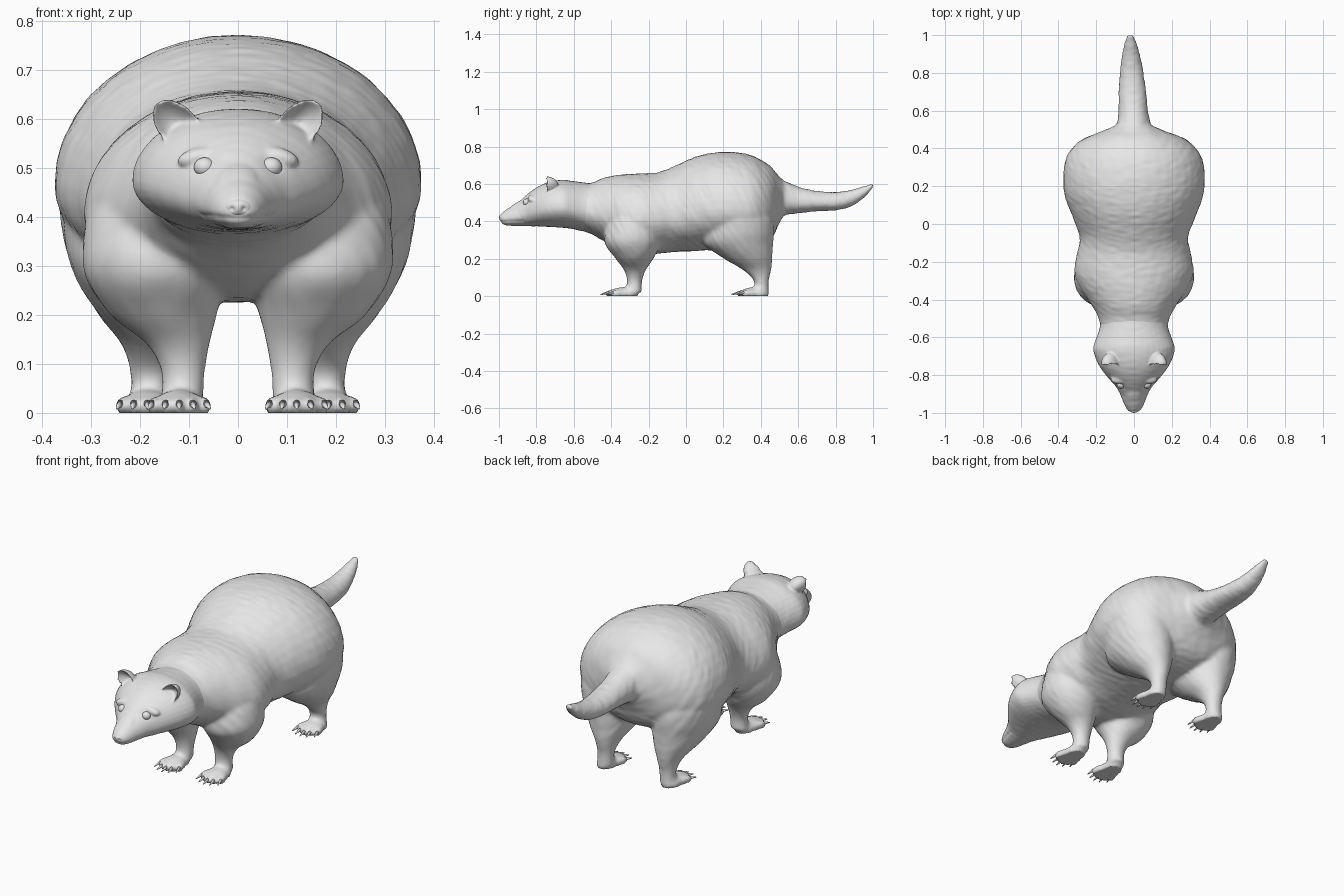
import bpy, bmesh, math
from mathutils import Vector, Matrix, Euler, noise

default_cube = bpy.data.objects.get("Cube")
if default_cube:
    bpy.data.objects.remove(default_cube, do_unlink=True)

GREY = (0.8, 0.8, 0.8, 1.0)
clay = bpy.data.materials.new("light grey clay")
clay.use_nodes = True
clay.diffuse_color = GREY
for node in clay.node_tree.nodes:
    if node.type == 'BSDF_PRINCIPLED':
        node.inputs["Base Color"].default_value = GREY


def refine(rows, steps=4):
    """Catmull-Rom interpolation between the given section rows."""
    result = []
    last = len(rows) - 1
    for i in range(last):
        quad = (rows[max(i - 1, 0)], rows[i], rows[i + 1], rows[min(i + 2, last)])
        for k in range(steps):
            t = k / steps
            result.append([
                b + t * (c - a) / 2 + t * t * (2 * a - 5 * b + 4 * c - d) / 2
                + t ** 3 * (3 * b - a - 3 * c + d) / 2
                for a, b, c, d in zip(*quad)])
    result.append(list(rows[-1]))
    return result


def loft(bm, rows, place, segments=40):
    """Skin closed rings; place(row, angle) gives one ring point."""
    rings = [[bm.verts.new(place(row, math.tau * k / segments)) for k in range(segments)]
             for row in refine(rows)]
    faces = [bm.faces.new(rings[0]), bm.faces.new(rings[-1])]
    for low, high in zip(rings, rings[1:]):
        for k in range(segments):
            n = (k + 1) % segments
            faces.append(bm.faces.new((low[k], low[n], high[n], high[k])))
    bmesh.ops.recalc_face_normals(bm, faces=faces)


def cross_section(row, angle):
    """Oval for (y, half width, bottom, top), widest below the middle."""
    y, width, low, high = row
    s = math.sin(angle)
    mid = low + (high - low) * 0.42
    bend = 0.02 * max(0.0, y - 0.5) / 0.5
    return (width * math.cos(angle) - bend, y, mid + (high - mid if s > 0 else mid - low) * s)


def blob(bm, centre, scale, rotation=(0, 0, 0)):
    matrix = Matrix.LocRotScale(Vector(centre), Euler(rotation), Vector(scale))
    bmesh.ops.create_uvsphere(bm, u_segments=24, v_segments=16, radius=1, matrix=matrix)


def finish(bm, name, voxel=None, smoothing=0, sculpt=None):
    """Make the object, fuse its volumes and apply a surface sculpting rule."""
    mesh = bpy.data.meshes.new(name)
    bm.to_mesh(mesh)
    bm.free()
    obj = bpy.data.objects.new(name, mesh)
    bpy.context.collection.objects.link(obj)
    if voxel:
        remesh = obj.modifiers.new("fuse", 'REMESH')
        remesh.mode = 'VOXEL'
        remesh.voxel_size = voxel
        relax = obj.modifiers.new("relax", 'SMOOTH')
        relax.factor = 0.5
        relax.iterations = smoothing
        bpy.context.view_layer.update()
        evaluated = obj.evaluated_get(bpy.context.evaluated_depsgraph_get())
        fused = bpy.data.meshes.new_from_object(evaluated)
        obj.modifiers.clear()
        obj.data = fused
        bpy.data.meshes.remove(mesh)
        mesh = fused
        mesh.name = name
    if sculpt:
        normals = [v.normal.copy() for v in mesh.vertices]
        for v, normal in zip(mesh.vertices, normals):
            v.co += normal * sculpt(v.co)
    for v in mesh.vertices:
        if v.co.z < 0.006:
            v.co.z = 0
    mesh.materials.clear()
    mesh.materials.append(clay)
    mesh.shade_smooth()
    mesh.update()


def dent(co, centre, radius, depth):
    distance = (Vector((abs(co.x), co.y, co.z)) - Vector(centre)).length
    return -depth * math.exp(-(distance / radius) ** 2)


def fur(co):
    streak = noise.noise(Vector((co.x * 18, (co.y + co.z * 0.5) * 42, co.z * 11)))
    return 0.0022 * streak * min(1.0, max(0.0, (co.z - 0.1) * 8))


# Torso sections: y, half width, bottom, top
TORSO = [(-.56, .175, .35, .6), (-.5, .188, .33, .607), (-.45, .212, .3, .63),
         (-.4, .245, .27, .642), (-.33, .29, .238, .652), (-.25, .315, .226, .656),
         (-.15, .3, .228, .662), (-.07, .287, .236, .692), (.05, .33, .242, .745),
         (.15, .367, .246, .768), (.25, .375, .246, .771), (.35, .36, .25, .753),
         (.42, .31, .275, .717), (.46, .25, .31, .687), (.49, .17, .37, .65), (.52, .1, .43, .62)]
TAIL = [(.44, .12, .42, .65), (.53, .09, .435, .615), (.6, .078, .443, .586),
        (.7, .073, .454, .563), (.8, .063, .459, .557), (.88, .051, .479, .568),
        (.95, .035, .524, .587), (1.003, .018, .583, .608)]

# Leg sections: height, centre x, centre y, radius x, radius y
FRONT_LEG = [(.02, .115, -.28, .045, .045), (.08, .112, -.275, .044, .04),
             (.14, .122, -.273, .064, .058), (.2, .152, -.275, .108, .1),
             (.28, .167, -.285, .145, .148), (.36, .17, -.28, .145, .15),
             (.45, .16, -.27, .13, .13), (.53, .13, -.27, .08, .09)]
HIND_LEG = [(.02, .18, .4, .041, .042), (.08, .178, .403, .042, .039),
            (.14, .178, .38, .06, .075), (.2, .183, .333, .102, .128),
            (.28, .19, .28, .143, .185), (.36, .2, .28, .157, .19),
            (.45, .2, .275, .155, .18), (.55, .16, .26, .1, .12)]

# Body: torso, tail, legs and paws fused together
body = bmesh.new()
claws = bmesh.new()
loft(body, TORSO, cross_section)
loft(body, TAIL, cross_section)
for side in (-1, 1):
    for rows, paw_x, heel_y in ((FRONT_LEG, .12, -.275), (HIND_LEG, .185, .425)):
        loft(body, rows, lambda r, a: (side * (r[1] + r[3] * math.cos(a)),
                                       r[2] + r[4] * math.sin(a), r[0]))
        blob(body, (side * paw_x, heel_y - .06, .012), (.053, .08, .036))
        for toe in range(-2, 3):
            turn = side * toe * 0.1
            direction = Vector((math.sin(turn), -math.cos(turn), 0))
            centre = Vector((side * (paw_x + toe * .025), heel_y - .118 + .007 * toe ** 2, .014))
            blob(body, centre, (.0135, .042, .022), (0, 0, turn))
            # Claw beyond each toe
            aim = (direction + Vector((0, 0, -0.25))).to_track_quat('Z', 'Y')
            bmesh.ops.create_cone(
                claws, cap_ends=True, segments=10, radius1=.008, radius2=.002, depth=.04,
                matrix=Matrix.LocRotScale(centre + direction * .045, aim, None))
for v in body.verts:
    v.co.z = max(v.co.z, 0)
finish(body, "body", .0095, 7, fur)
finish(claws, "claws")

# Head and neck sections: y, half width, bottom, top
HEAD = [(-.992, .024, .4, .436), (-.98, .038, .386, .448), (-.95, .054, .377, .47),
        (-.9, .074, .375, .498), (-.86, .097, .375, .535), (-.82, .132, .374, .567),
        (-.77, .172, .373, .597), (-.72, .2, .37, .614), (-.66, .216, .366, .622),
        (-.61, .202, .36, .616), (-.55, .182, .347, .608), (-.47, .17, .34, .6)]
head = bmesh.new()
loft(head, HEAD, cross_section)
# Flat-sided muzzle bridge
blob(head, (0, -.91, .464), (.046, .09, .028), (.63, 0, 0))
for side in (-1, 1):
    # Soft brow and dished ear
    blob(head, (side * .08, -.822, .523), (.045, .026, .02), (0, side * .25, 0))
    ear = bmesh.ops.create_uvsphere(head, u_segments=32, v_segments=24, radius=1)["verts"]
    for v in ear:
        if v.co.y < 0:
            v.co.y = 0.6 * (1 - min(1.0, v.co.x ** 2 + v.co.z ** 2))
    placement = Matrix.LocRotScale(Vector((side * .123, -.75, .587)),
                                   Euler((0, side * 0.75, 0)), Vector((.041, .07, .063)))
    bmesh.ops.transform(head, matrix=placement, verts=ear)


def face_detail(co):
    """Eye sockets, mouth crease and light fur on the head."""
    amount = dent(co, (.07, -.86, .51), .026, .004) + fur(co) * 0.4
    if co.y < -.87:
        line = .402 - max(0.0, -.95 - co.y) * 0.1
        amount -= .003 * math.exp(-((co.z - line) / .006) ** 2)
    return amount


finish(head, "head", .0055, 3, face_detail)

# Eyes and nose
for side, label in ((-1, "right"), (1, "left")):
    eye = bmesh.new()
    blob(eye, (side * .068, -.85, .502), (.022, .021, .02))
    finish(eye, label + "_eye")
nose = bmesh.new()
blob(nose, (0, -.98, .42), (.029, .021, .019))
finish(nose, "nose", .003, 2, lambda co: dent(co, (.014, -.999, .416), .007, .006))
